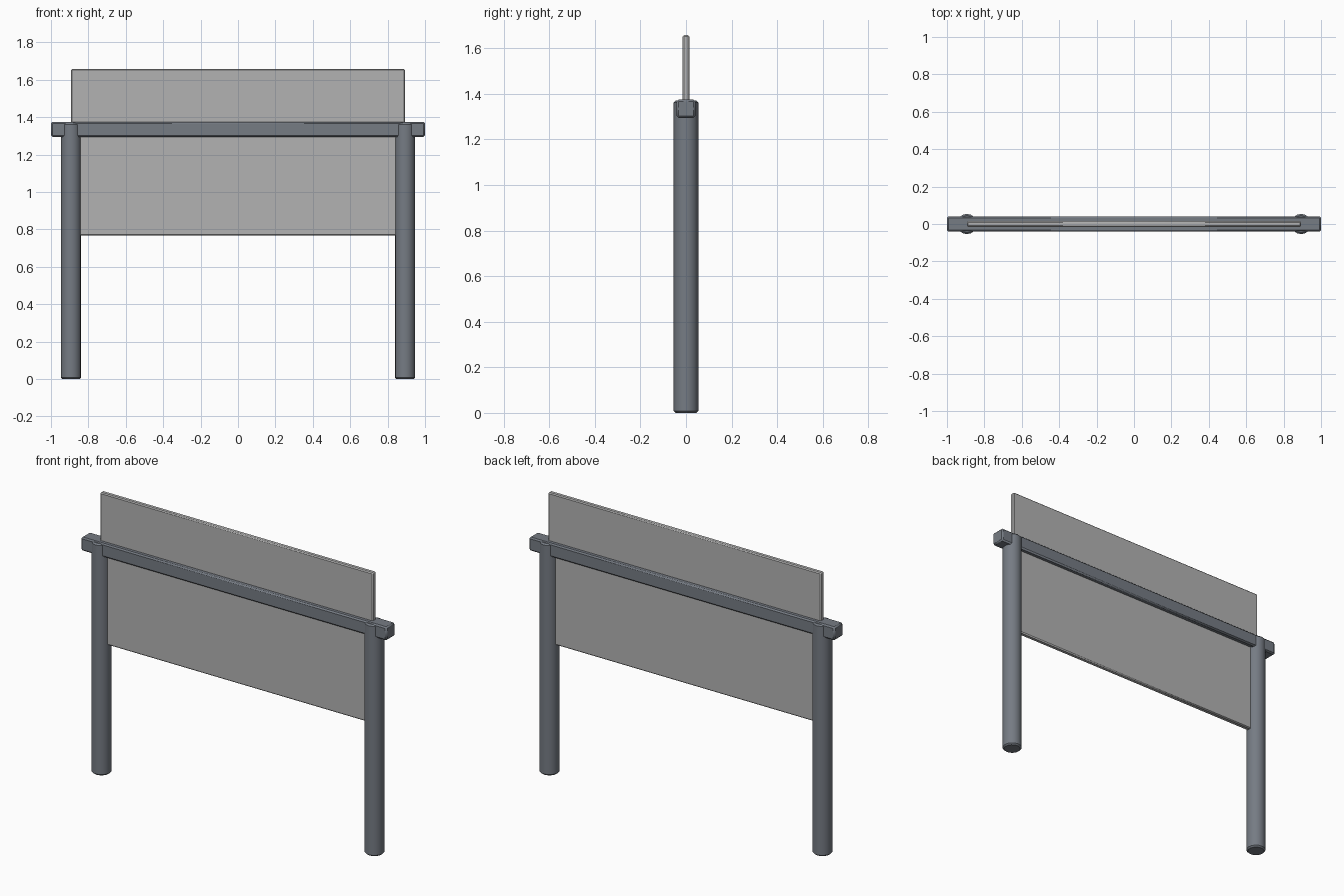
import bpy, math

if "Cube" in bpy.data.objects:
    bpy.data.objects.remove(bpy.data.objects["Cube"])

POST_X, POST_R, POST_H = 0.893, 0.054, 1.37


def material(name, color):
    m = bpy.data.materials.new(name)
    m.diffuse_color = color
    m.use_nodes = True
    m.node_tree.nodes["Principled BSDF"].inputs["Base Color"].default_value = m.diffuse_color
    return m


def finish(ob, name, mat, width):
    """Name the part, soften its sharp edges and shade it."""
    ob.name = name
    ob.data.materials.append(mat)
    bpy.ops.object.transform_apply(location=False, rotation=False, scale=True)
    bpy.ops.object.shade_smooth_by_angle(angle=math.radians(35))
    b = ob.modifiers.new("soft_edges", 'BEVEL')
    b.width = width
    b.segments = 1
    b.limit_method = 'ANGLE'
    b.angle_limit = math.radians(40)


def box(name, size, z, mat, width):
    bpy.ops.mesh.primitive_cube_add(size=1, location=(0, 0, z))
    ob = bpy.context.object
    ob.scale = size
    finish(ob, name, mat, width)


metal = material("dark_metal", (0.18, 0.20, 0.23, 1))
sheet = material("panel_grey", (0.45, 0.45, 0.45, 1))

# Two round posts
for side, label in ((-1, "left_post"), (1, "right_post")):
    bpy.ops.mesh.primitive_cylinder_add(vertices=16, radius=POST_R, depth=POST_H,
                                        location=(side * POST_X, 0, POST_H / 2))
    finish(bpy.context.object, label, metal, 0.008)

# Horizontal rail running past the posts
box("cross_rail", (2.0, 0.082, 0.08), 1.335, metal, 0.008)

# Flat panel held between the posts, standing above the rail
box("panel", (2 * POST_X, 0.03, 0.89), 1.213, sheet, 0.006)
